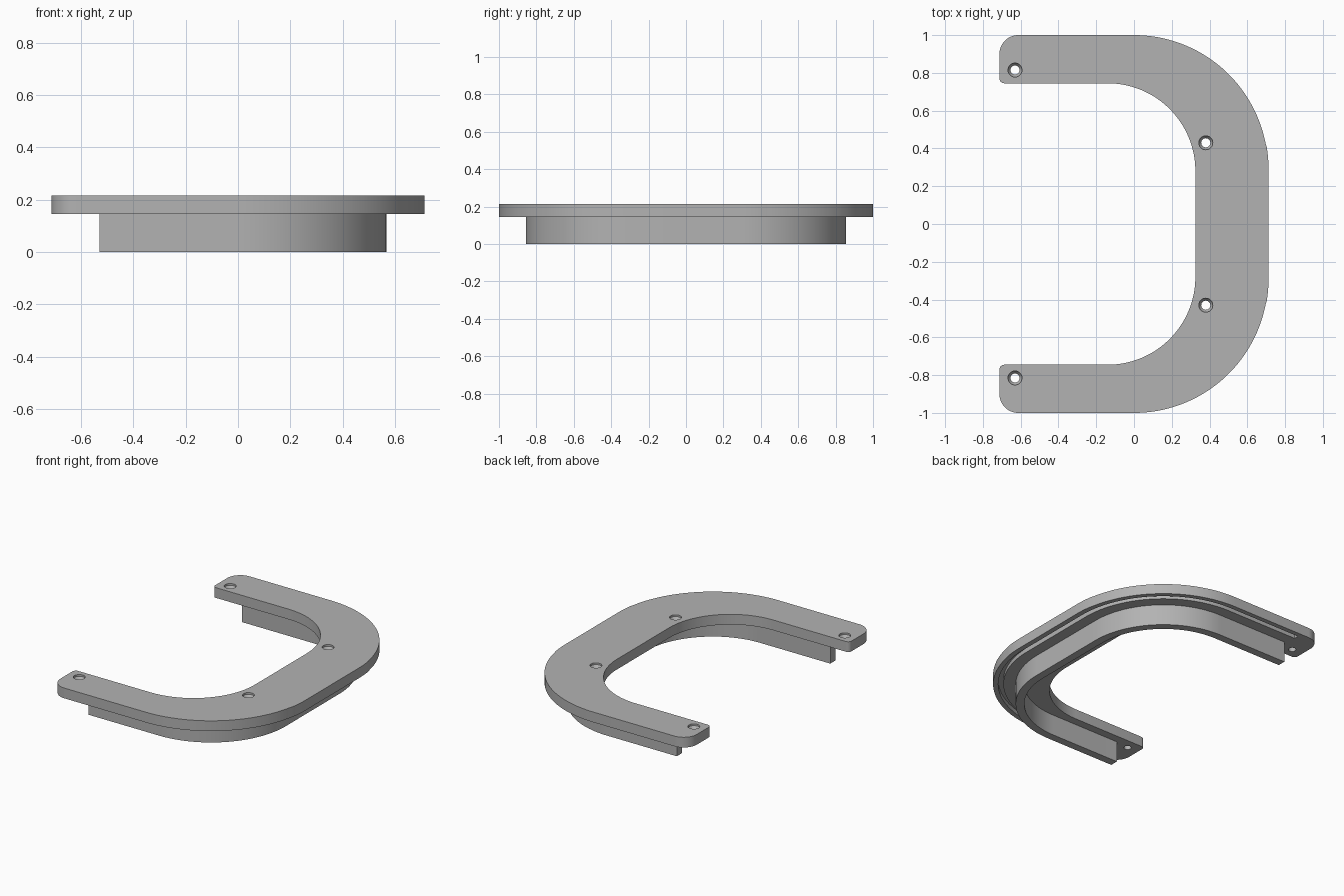
import bpy, bmesh, math
from mathutils import Vector

if "Cube" in bpy.data.objects:
    bpy.data.objects.remove(bpy.data.objects["Cube"])

Z_PLATE, Z_TOP = 0.145, 0.215
END_X = -0.7125

grey = bpy.data.materials.new("plain grey")
grey.diffuse_color = (0.45, 0.45, 0.45, 1)
grey.use_nodes = True
grey.node_tree.nodes["Principled BSDF"].inputs["Base Color"].default_value = grey.diffuse_color


def arc(cx, cy, r, a0, a1, n):
    return [(cx + r * math.cos(math.radians(a0 + (a1 - a0) * i / n)),
             cy + r * math.sin(math.radians(a0 + (a1 - a0) * i / n))) for i in range(n + 1)]


def add_object(name, bm):
    bmesh.ops.recalc_face_normals(bm, faces=bm.faces)
    me = bpy.data.meshes.new(name)
    bm.to_mesh(me)
    bm.free()
    me.materials.append(grey)
    ob = bpy.data.objects.new(name, me)
    bpy.context.collection.objects.link(ob)
    return ob


def prism(name, outline, z0, z1):
    bm = bmesh.new()
    face = bm.faces.new([bm.verts.new((x, y, z0)) for x, y in outline])
    ret = bmesh.ops.extrude_face_region(bm, geom=[face])
    top = [v for v in ret["geom"] if isinstance(v, bmesh.types.BMVert)]
    bmesh.ops.translate(bm, verts=top, vec=Vector((0, 0, z1 - z0)))
    return add_object(name, bm)


def u_path(offset, end_x):
    """U-shaped line running inside the outer edge at the given offset."""
    r = 0.7125 - offset
    half = [(end_x, 0.29 + r)] + arc(0, 0.29, r, 90, 0, 48)
    return half + [(x, -y) for x, y in reversed(half)]


def u_band(name, o1, o2, end_x, z0, z1):
    return prism(name, u_path(o1, end_x) + u_path(o2, end_x)[::-1], z0, z1)


def lathe(name, x, y, profile, n=32):
    """Round cutter from (radius, z) pairs."""
    bm = bmesh.new()
    rings = [[bm.verts.new((x + r * math.cos(2 * math.pi * i / n),
                            y + r * math.sin(2 * math.pi * i / n), z)) for i in range(n)]
             for r, z in profile]
    for a, b in zip(rings, rings[1:]):
        for i in range(n):
            j = (i + 1) % n
            bm.faces.new((a[i], a[j], b[j], b[i]))
    bm.faces.new(rings[0][::-1])
    bm.faces.new(rings[-1])
    return add_object(name, bm)


# flat U plate with rounded ends
R, r = 0.10, 0.025
half = arc(0, 0.29, 0.71, 0, 90, 48)
half += arc(END_X + R, 1.0 - R, R, 90, 180, 14)
half += arc(END_X + r, 0.745 + r, r, 180, 270, 6)
half += arc(-0.14, 0.28, 0.465, 90, 0, 40)
half = [(min(x + 0.0025, 0.7125) if x > 0.7 else x, y) for x, y in half]
plate = prism("plate", half + [(x, -y) for x, y in reversed(half)], Z_PLATE, Z_TOP)

# countersunk screw holes and the seal groove under the plate
cutters = [u_band("groove_cutter", 0.035, 0.068, -0.55, Z_PLATE - 0.05, Z_PLATE + 0.03)]
for hx, hy in ((-0.63, 0.815), (0.38, 0.43)):
    for s in (1, -1):
        cutters.append(lathe("hole_cutter", hx, s * hy,
                             [(0.024, 0.1), (0.024, Z_TOP - 0.03),
                              (0.037, Z_TOP - 0.012), (0.037, 0.25)]))
for c in cutters:
    m = plate.modifiers.new("cut", "BOOLEAN")
    m.operation = "DIFFERENCE"
    m.solver = "EXACT"
    m.object = c
    c.hide_render = True
bpy.context.view_layer.objects.active = plate
for m in list(plate.modifiers):
    bpy.ops.object.modifier_apply(modifier=m.name)
for c in cutters:
    bpy.data.objects.remove(c)

# hanging wall below the plate
wall = u_band("wall", 0.146, 0.201, -0.53, 0.0, Z_PLATE)

for ob in (plate, wall):
    bpy.ops.object.select_all(action="DESELECT")
    ob.select_set(True)
    bpy.context.view_layer.objects.active = ob
    bpy.ops.object.shade_smooth_by_angle(angle=math.radians(25))
